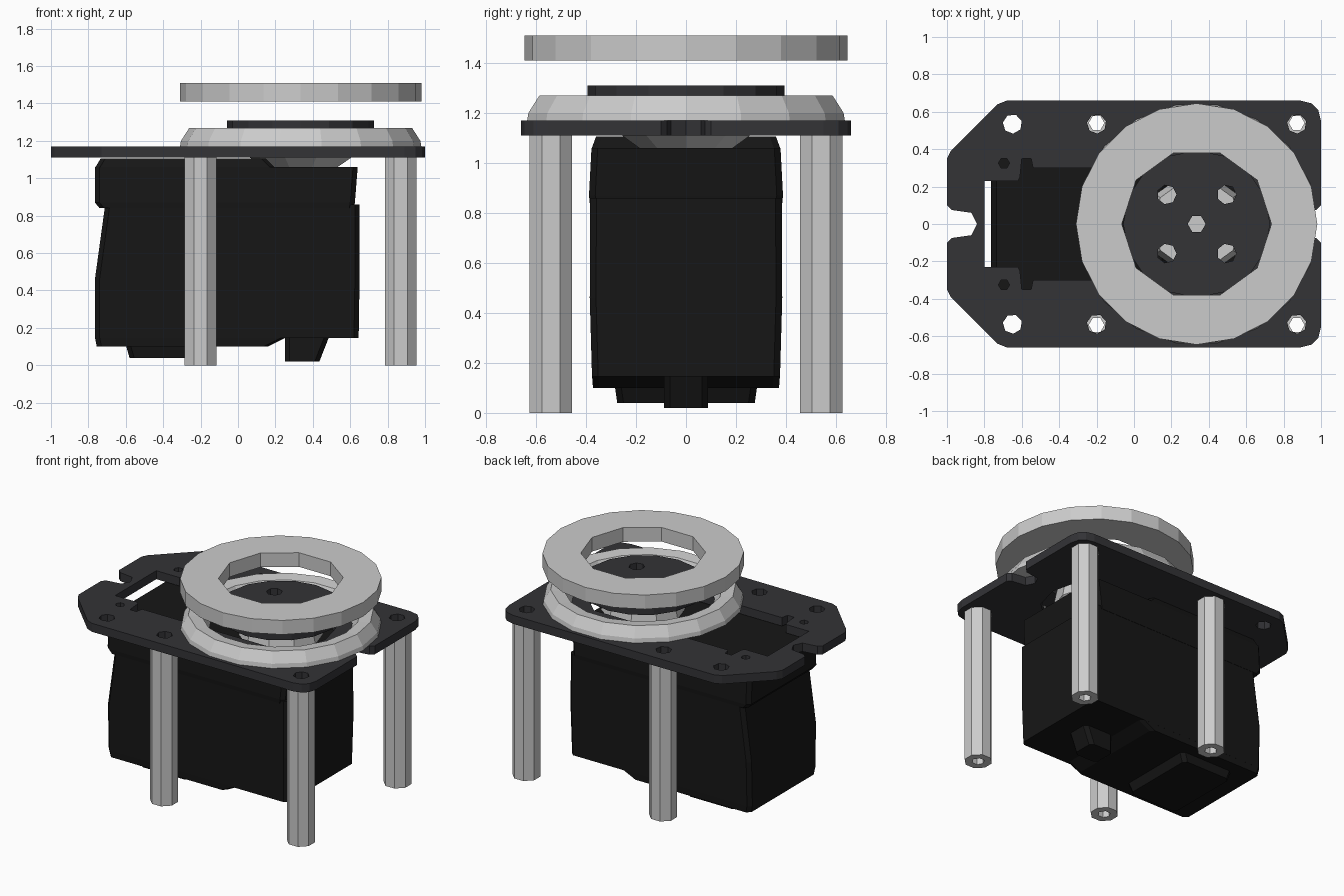
import bpy, bmesh
from math import sin, cos, pi

if "Cube" in bpy.data.objects:
    bpy.data.objects.remove(bpy.data.objects["Cube"])


def paint(name, rgb):
    m = bpy.data.materials.new(name)
    m.diffuse_color = (*rgb, 1)
    m.use_nodes = True
    m.node_tree.nodes["Principled BSDF"].inputs["Base Color"].default_value = m.diffuse_color
    return m


DARK = paint("dark_plate", (0.033, 0.033, 0.037))
BLACK = paint("black_case", (0.008, 0.008, 0.008))
AXIS = 0.335


def add_mesh(name, bm, mat=None):
    bmesh.ops.remove_doubles(bm, verts=bm.verts, dist=0.0005)
    bmesh.ops.recalc_face_normals(bm, faces=bm.faces)
    me = bpy.data.meshes.new(name)
    bm.to_mesh(me)
    bm.free()
    ob = bpy.data.objects.new(name, me)
    bpy.context.collection.objects.link(ob)
    if mat:
        me.materials.append(mat)
    return ob


def circle(x, y, r, n, turn=0.0):
    return [(x + r * cos(turn + 2 * pi * i / n), y + r * sin(turn + 2 * pi * i / n))
            for i in range(n)]


def mirrored(half):
    """Close a half outline (y >= 0) across y = 0."""
    return half + [(x, -y) for x, y in reversed(half) if y > 1e-6]


def sheet(name, loops, z0, z1, mat=None):
    """Flat solid from an outline and hole loops."""
    cu = bpy.data.curves.new(name + "_outline", 'CURVE')
    cu.dimensions = '2D'
    cu.fill_mode = 'BOTH'
    cu.extrude = (z1 - z0) / 2
    for loop in loops:
        s = cu.splines.new('POLY')
        s.points.add(len(loop) - 1)
        for p, (x, y) in zip(s.points, loop):
            p.co = (x, y, 0, 1)
        s.use_cyclic_u = True
    tmp = bpy.data.objects.new(name + "_outline", cu)
    bpy.context.collection.objects.link(tmp)
    bpy.context.view_layer.update()
    me = tmp.to_mesh()
    bm = bmesh.new()
    bm.from_mesh(me)
    tmp.to_mesh_clear()
    bpy.data.objects.remove(tmp)
    bpy.data.curves.remove(cu)
    bmesh.ops.translate(bm, verts=bm.verts, vec=(0, 0, (z0 + z1) / 2))
    for f in bm.faces:
        f.smooth = False
    return add_mesh(name, bm, mat)


def loft(name, sections, mat, c=0.025):
    """Stack of chamfered rectangles (z, x0, x1, half depth)."""
    bm = bmesh.new()
    rings = []
    for z, a, b, y in sections:
        half = [(b, y - c), (b - c, y), (a + c, y), (a, y - c)]
        rings.append([bm.verts.new((px, py, z)) for px, py in mirrored(half)])
    for lo, hi in zip(rings, rings[1:]):
        for i in range(8):
            j = (i + 1) % 8
            bm.faces.new((lo[i], lo[j], hi[j], hi[i]))
    bm.faces.new(rings[0])
    bm.faces.new(rings[-1])
    return add_mesh(name, bm, mat)


def lathe(name, profile, n, closed=True, mat=None):
    """Turn an (r, z) profile round the output axis."""
    bm = bmesh.new()
    rings = [[bm.verts.new((x, y, z)) for x, y in circle(AXIS, 0, r, n)]
             for r, z in profile]
    pairs = list(zip(rings, rings[1:]))
    if closed:
        pairs.append((rings[-1], rings[0]))
    else:
        bm.faces.new(rings[0])
        bm.faces.new(rings[-1])
    for lo, hi in pairs:
        for i in range(n):
            j = (i + 1) % n
            bm.faces.new((lo[i], lo[j], hi[j], hi[i]))
    return add_mesh(name, bm, mat)


# Mounting plate: chamfered outline, end notches, case opening, screw holes
outline = mirrored([(0.84, 0), (0.87, 0.06), (0.975, 0.075), (1.0, 0.1), (1.0, 0.55),
                    (0.985, 0.61), (0.95, 0.645), (0.89, 0.66), (-0.68, 0.66),
                    (-0.73, 0.64), (-0.98, 0.39), (-1.0, 0.35), (-1.0, 0.1),
                    (-0.975, 0.075), (-0.87, 0.06), (-0.84, 0)])
opening = mirrored([(0.685, 0), (0.64, 0.18), (0.51, 0.3), (-0.54, 0.3), (-0.55, 0.35),
                    (-0.6, 0.35), (-0.61, 0.25), (-0.62, 0.23), (-0.8, 0.23)])
holes = [opening]
for s in (1, -1):
    holes += [circle(x, s * 0.535, 0.052, 7, 0.3) for x in (-0.65, -0.2, 0.87)]
    holes.append(circle(-0.695, s * 0.325, 0.03, 6))
sheet("mounting_plate", [outline] + holes, 1.11, 1.17, DARK)

# Hollow standoffs
for i, (x, y) in enumerate([(-0.2, 0.54), (-0.2, -0.54), (0.87, 0.54), (0.87, -0.54)]):
    sheet(f"standoff_{i + 1}", [circle(x, y, 0.092, 8, pi / 8), circle(x, y, 0.042, 6)],
          0, 1.11)

# Motor case in three layers, with raised top and bottom details
loft("case_bottom", [(0.145, -0.765, 0.645, 0.376), (0.46, -0.765, 0.65, 0.385)], BLACK)
loft("case_middle", [(0.46, -0.765, 0.65, 0.385), (0.86, -0.71, 0.65, 0.383)], BLACK)
loft("case_top", [(0.84, -0.74, 0.62, 0.385), (0.87, -0.765, 0.625, 0.388),
                  (1.06, -0.765, 0.64, 0.378)], BLACK)
loft("case_top_step", [(1.055, -0.765, 0.2, 0.378), (1.105, -0.735, 0.15, 0.36)], BLACK)
loft("case_base", [(0.1, -0.755, 0.16, 0.372), (0.15, -0.765, 0.26, 0.376)], BLACK)
loft("base_foot", [(0.04, -0.58, -0.2, 0.275), (0.11, -0.6, -0.17, 0.285)], BLACK)
loft("base_pivot", [(0.02, 0.25, 0.435, 0.088), (0.16, 0.25, 0.49, 0.088)], BLACK)

# Output hub, horn disc and the two bearing rings
lathe("output_hub", [(0.19, 1.055), (0.27, 1.11), (0.24, 1.26)], 10, closed=False)
disc_holes = [circle(AXIS, 0, 0.048, 6)]
disc_holes += [circle(AXIS + a, b, 0.052, 7) for a in (-0.16, 0.16) for b in (-0.157, 0.157)]
sheet("horn_disc", [circle(AXIS, 0, 0.393, 16)] + disc_holes, 1.25, 1.31, DARK)
lathe("lower_ring", [(0.645, 1.17), (0.64, 1.2), (0.595, 1.27), (0.51, 1.26),
                     (0.46, 1.17)], 18)
sheet("upper_ring", [circle(AXIS, 0, 0.645, 20), circle(AXIS, 0, 0.4, 10)], 1.41, 1.51)
